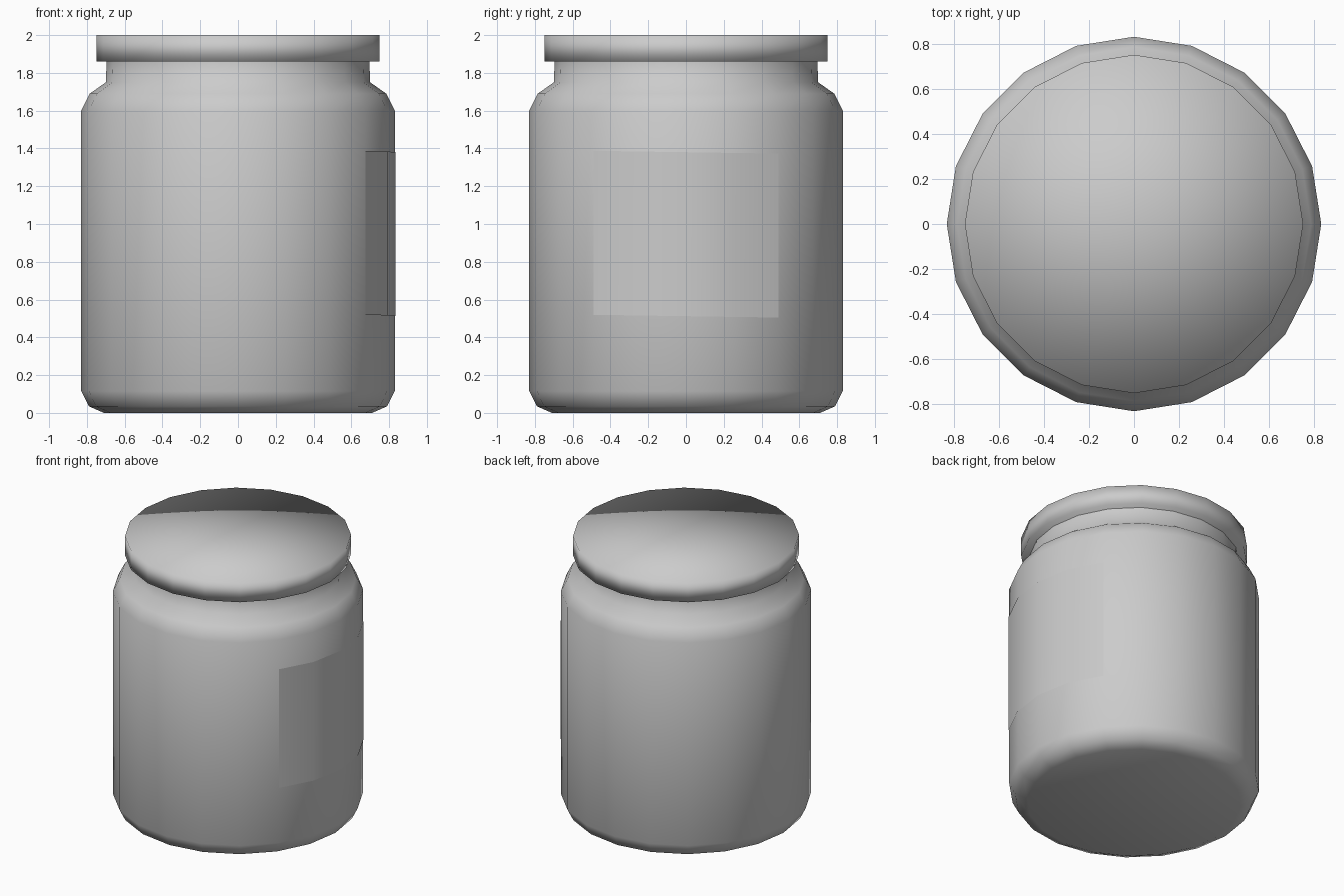
import bpy, bmesh
from math import sin, cos, pi, radians

if "Cube" in bpy.data.objects:
    bpy.data.objects.remove(bpy.data.objects["Cube"])

SIDES = 20


def finish(name, bm):
    """Turn a bmesh into a fully smooth-shaded object."""
    for f in bm.faces:
        f.smooth = True
    mesh = bpy.data.meshes.new(name)
    bm.to_mesh(mesh)
    bm.free()
    obj = bpy.data.objects.new(name, mesh)
    bpy.context.collection.objects.link(obj)
    return obj


def lathe(name, profile):
    """Revolve (radius, z) points, listed bottom to top, around z."""
    bm = bmesh.new()
    verts = [bm.verts.new((r, 0, z)) for r, z in profile]
    edges = [bm.edges.new(pair) for pair in zip(verts, verts[1:])]
    bmesh.ops.spin(bm, geom=verts + edges, cent=(0, 0, 0), axis=(0, 0, 1),
                   angle=2 * pi, steps=SIDES)
    bmesh.ops.remove_doubles(bm, verts=bm.verts[:], dist=1e-4)
    bmesh.ops.recalc_face_normals(bm, faces=bm.faces[:])
    return finish(name, bm)


# Jar body with rounded base, shoulder and neck
lathe("jar_body", [(0, 0), (0.71, 0), (0.79, 0.035), (0.83, 0.115),
                   (0.83, 1.60), (0.785, 1.69), (0.70, 1.75), (0.695, 1.87)])

# Lid: smooth-shaded disc
lathe("lid", [(0, 1.86), (0.75, 1.86), (0.75, 2.0), (0, 2.0)])

# Label: slightly tilted curved patch on the right side
bm = bmesh.new()
columns = []
for step in range(-2, 3):
    a = radians(18 * step)
    x, y = 0.834 * cos(a), 0.834 * sin(a)
    columns.append([bm.verts.new((x, y, z - 0.015 * y)) for z in (0.512, 1.38)])
for (a0, a1), (b0, b1) in zip(columns, columns[1:]):
    bm.faces.new((a0, b0, b1, a1))
finish("label", bm)
